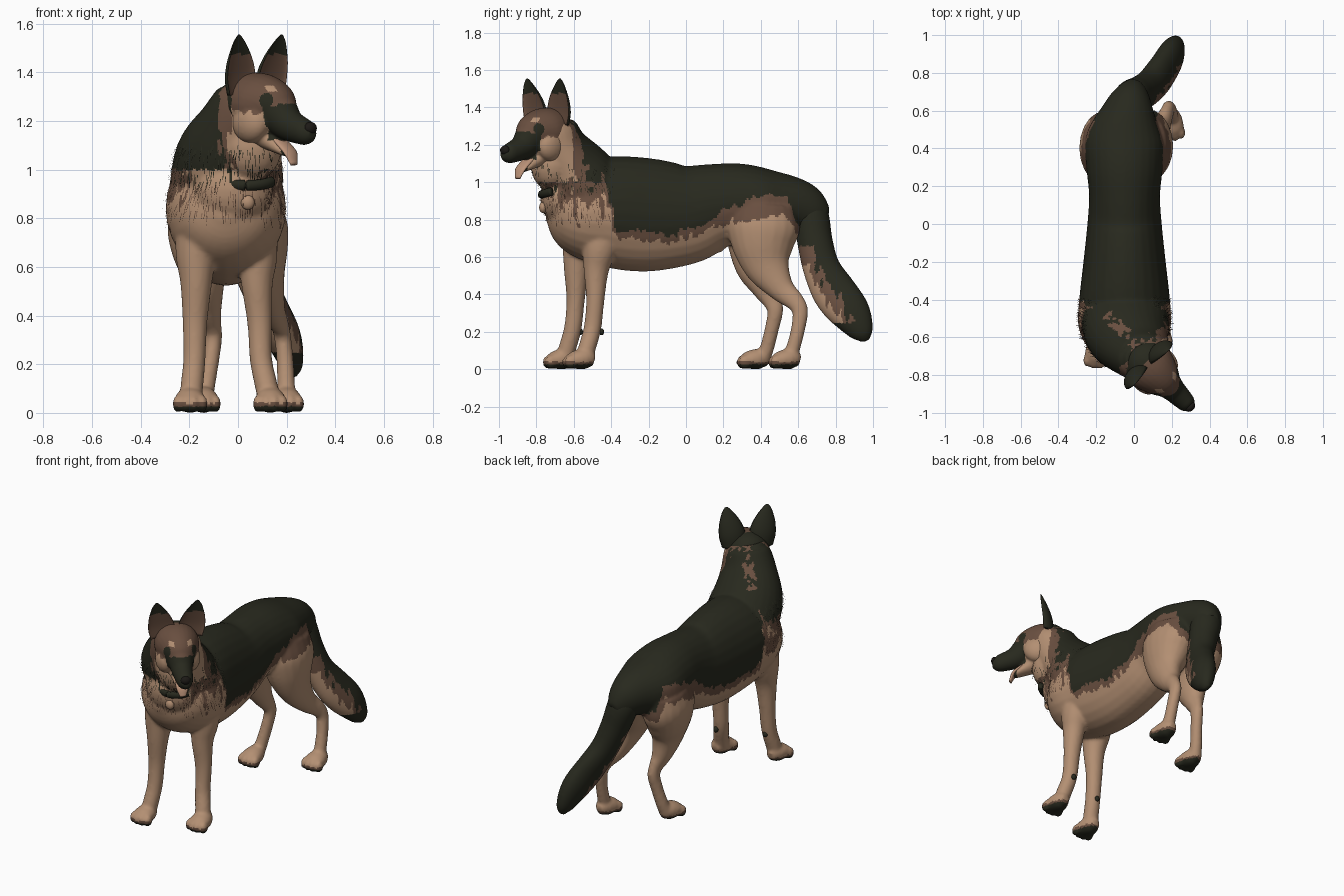
import bpy, bmesh, math, random
from mathutils import Vector, Matrix, noise

random.seed(4)
cube = bpy.data.objects.get("Cube")
if cube:
    bpy.data.objects.remove(cube)


def material(name, rgb):
    m = bpy.data.materials.new(name)
    m.use_nodes = True
    m.diffuse_color = (*rgb, 1)
    bsdf = m.node_tree.nodes["Principled BSDF"]
    bsdf.inputs["Base Color"].default_value = (*rgb, 1)
    bsdf.inputs["Roughness"].default_value = 0.9
    return m


FUR = [material("black_fur", (.021, .022, .013)),
       material("brown_fur", (.14, .077, .05)),
       material("tan_fur", (.45, .275, .17))]
TONGUE = material("tongue_pink", (.5, .29, .19))
EYE = material("eye_dark", (.012, .01, .008))
BLACK, BROWN, TAN = range(3)


def loft(bm, pts, sides=20, steps=5, cup=None):
    """Smooth tube through (x, y, z, half width, half depth) stations."""
    P = [Vector(p) for p in pts]
    P = [2 * P[0] - P[1]] + P + [2 * P[-1] - P[-2]]
    st = []
    for a, b, c, d in zip(P, P[1:], P[2:], P[3:]):
        for k in range(steps):
            t = k / steps
            st.append((2 * b + (c - a) * t + (2 * a - 5 * b + 4 * c - d) * t**2
                       + (3 * b - a - 3 * c + d) * t**3) / 2)
    st.append(P[-2])
    rings = []
    for i, s in enumerate(st):
        t = (st[min(i + 1, len(st) - 1)] - st[max(i - 1, 0)]).to_3d().normalized()
        u = (Vector((1, 0, 0)) - t * t.x).normalized()
        v = t.cross(u)
        ring = []
        for k in range(sides):
            a = math.tau * k / sides
            sv = math.sin(a)
            if cup is not None and sv < 0:
                sv *= -cup
            ring.append(bm.verts.new(s.to_3d() + u * (max(s[3], .003) * math.cos(a))
                                     + v * (max(s[4], .003) * sv)))
        rings.append(ring)
    faces = [bm.faces.new(rings[0]), bm.faces.new(rings[-1])]
    for r, q in zip(rings, rings[1:]):
        for k in range(sides):
            j = (k + 1) % sides
            faces.append(bm.faces.new((r[k], r[j], q[j], q[k])))
    bmesh.ops.recalc_face_normals(bm, faces=faces)


def ball(bm, centre, radii):
    bmesh.ops.create_uvsphere(bm, u_segments=20, v_segments=12, radius=1,
                              matrix=Matrix.Translation(centre) @ Matrix.Diagonal((*radii, 1)))


def finish(name, bm, rule=None, voxel=0, mats=FUR, matrix=None):
    """Turn a bmesh into an object, fuse its parts and colour it by a rule."""
    me = bpy.data.meshes.new(name)
    bm.to_mesh(me)
    bm.free()
    ob = bpy.data.objects.new(name, me)
    bpy.context.collection.objects.link(ob)
    if voxel:
        r = ob.modifiers.new("fuse", 'REMESH')
        r.mode, r.voxel_size = 'VOXEL', voxel
        s = ob.modifiers.new("soften", 'SMOOTH')
        s.factor, s.iterations = .5, 6
        dg = bpy.context.evaluated_depsgraph_get()
        me = bpy.data.meshes.new_from_object(ob.evaluated_get(dg))
        ob.modifiers.clear()
        ob.data = me
    me.materials.clear()
    for m in mats:
        me.materials.append(m)
    for f in me.polygons:
        f.use_smooth = True
        f.material_index = rule(f.center, f.normal) if rule else 0
    if matrix:
        ob.matrix_world = matrix
    return ob


def streak(p, size):
    return size * noise.noise(Vector((p.x * 38, p.y * 38, p.z * 9)))


# Body: torso, neck, legs and paws fused together
body = bmesh.new()
torso = [(-.74, .86, .06, .06), (-.67, .85, .18, .18), (-.55, .84, .243, .255),
         (-.4, .84, .24, .298), (-.2, .825, .218, .303), (0, .83, .197, .27),
         (.15, .87, .188, .23), (.3, .89, .202, .21), (.45, .885, .205, .18),
         (.6, .87, .14, .145), (.7, .83, .085, .1), (.75, .81, .04, .05)]
loft(body, [(-.05 + max(0, y - .5) * .22, y, *p) for y, *p in torso], sides=28)
loft(body, [(-.05, -.48, .91, .235, .2), (-.035, -.585, 1.05, .222, .19),
            (.015, -.67, 1.18, .178, .148), (.055, -.71, 1.29, .145, .125),
            (.065, -.715, 1.345, .11, .085)], sides=28)
ball(body, (-.05, .12, .645), (.03, .09, .03))
# throat ruff and forechest
ball(body, (.055, -.715, 1.09), (.125, .115, .14))
ball(body, (-.02, -.665, .92), (.165, .115, .15))


def paw(x, y):
    loft(body, [(x, y, .045, .025, .03), (x, y - .04, .055, .052, .054),
                (x, y - .1, .05, .064, .05), (x, y - .14, .038, .05, .035)])
    for k in (-1.5, -.5, .5, 1.5):
        ball(body, (x + k * .034, y - .145 + abs(k) * .012, .037), (.021, .034, .037))


def front_leg(x, y, splay):
    leg = [(-.4, .05, .86, .09, .13), (0, .02, .66, .085, .098), (0, 0, .53, .065, .068),
           (.2, -.005, .37, .051, .049), (.3, -.02, .22, .046, .047),
           (.7, -.05, .11, .047, .047), (.9, -.07, .04, .045, .045)]
    loft(body, [(x + splay * k, y + dy, z, a, b) for k, dy, z, a, b in leg])
    paw(x + splay, y - .01)


def hind_leg(hip, hock, toe, shift):
    leg = [(0, .42, .87, .11, .17), (.08, .415, .76, .135, .195), (.2, .415, .65, .12, .165),
           (.38, .44, .54, .083, .12), (.6, .51, .43, .056, .072), (.85, .58, .365, .038, .052),
           (.95, .61, .31, .035, .043), (1, .6, .22, .035, .038),
           (1, .575, .12, .037, .038), (1, .55, .05, .04, .04)]
    loft(body, [(hip + (hock - hip) * f + toe * max(0, .3 - z) * 4, y + shift * f, z, a, b)
                for f, y, z, a, b in leg])
    paw(hock + toe, .61 + shift * 1.2)


front_leg(.078, -.48, .055)
front_leg(-.172, -.585, -.025)
hind_leg(.06, .19, .01, 0)
hind_leg(-.16, -.097, -.045, -.14)

SADDLE = [(-.44, 1.03), (-.37, .75), (-.1, .72), (.1, .77), (.25, .87),
          (.4, .93), (.54, .94), (.6, .76), (.68, .55)]


def saddle_edge(y):
    if y <= SADDLE[0][0]:
        return SADDLE[0][1]
    for (a, za), (b, zb) in zip(SADDLE, SADDLE[1:]):
        if y <= b:
            return za + (zb - za) * (y - a) / (b - a)
    return SADDLE[-1][1]


def body_colour(p, n):
    if p.z < .065:
        return BLACK if p.z < .028 else BROWN if p.z < .04 else TAN
    fwd = (p.x - .09 - p.y - .76) * .707 + streak(p, .05)
    if p.z > 1.0 and p.y < -.45:
        # throat is tan, nape is black with a thin brown patch
        nape = abs((p.x - .09 + p.y + .76) * .707 - .03) + streak(p, .06)
        if p.z > 1.17 and fwd < -.1 and nape < .018:
            return BROWN
        return TAN if fwd > -.05 else BROWN if fwd > -.105 else BLACK
    h = p.z - saddle_edge(p.y) + streak(p, .035 if p.y > -.36 else .12)
    if p.y < -.4 and h < 0:
        # mottled brown patches on the shoulders
        patch = p.z + streak(p, .2) > .87 and abs(p.x + .05) > .16 + streak(p, .08)
        return BROWN if patch else TAN
    # the brown fringe widens over the top of the thighs
    fringe = .07 + .16 * max(0, n.z) if .15 < p.y < .66 else .045
    return BLACK if h > 0 else BROWN if h > -fringe else TAN


body_ob = finish("body", body, body_colour, voxel=.01)

# Loose fur over the chest and shoulders
fur = bmesh.new()
area = [f for f in body_ob.data.polygons
        if f.center.y < -.4 and .8 < f.center.z < 1.1]
for f in random.sample(area, min(550, len(area))):
    n = f.normal
    d = Vector((0, .15, -1))
    d = ((d - n * d.dot(n)).normalized() + n * .25).normalized()
    w = d.cross(n).normalized() * .002
    tip = f.center + d * random.uniform(.025, .06)
    fur.faces.new([fur.verts.new(c) for c in (f.center - w, f.center + w, tip)])
finish("chest_fur", fur, lambda p, n: BLACK if p.z > .93 else BROWN)

# Tail
tail = bmesh.new()
loft(tail, [(-.03, .62, .92, .08, .07), (-.015, .665, .83, .095, .095),
            (.03, .69, .68, .085, .095), (.08, .725, .54, .078, .1),
            (.14, .795, .41, .074, .118), (.192, .88, .3, .07, .108),
            (.222, .94, .2, .047, .067), (.227, .962, .15, .015, .02)], sides=24)


def tail_colour(p, n):
    under = -.85 * n.y - .45 * n.z + streak(p, .3)
    if p.z > .66 or p.z < .25 or under < .1:
        return BLACK
    return TAN if under > .4 and p.z < .56 else BROWN


finish("tail", tail, tail_colour, voxel=.01)

# Head, built facing forward and then turned to its left
TURN = Matrix.Translation((.09, -.76, 1.27)) @ Matrix.Rotation(math.radians(45), 4, 'Z')
head = bmesh.new()
loft(head, [(0, .14, -.01, .06, .07), (0, .08, 0, .12, .12), (0, 0, 0, .134, .127),
            (0, -.07, -.015, .11, .113), (0, -.12, -.05, .08, .087),
            (0, -.17, -.085, .064, .068), (0, -.23, -.107, .055, .058),
            (0, -.275, -.118, .046, .05), (0, -.308, -.118, .022, .026)], sides=28)
loft(head, [(0, -.03, -.12, .085, .065), (0, -.09, -.16, .055, .04),
            (0, -.15, -.195, .038, .02), (0, -.185, -.212, .02, .012)])
for s in (-1, 1):
    ball(head, (s * .075, -.02, -.075), (.06, .09, .085))
    ball(head, (s * .055, -.09, .05), (.03, .025, .016))


def head_colour(p, n):
    x = abs(p.x)
    # dark mask over the muzzle, reaching back to the eyes
    if p.y < -.105 + streak(p, .02) and -.15 < p.z < -.01 - .3 * max(0, .04 - x):
        return BLACK
    if p.y < -.155 and p.z < 0:
        return BLACK
    if p.y > .035:
        return BLACK if p.z > -.04 else BROWN
    if (Vector((x, p.y, p.z)) - Vector((.068, -.11, .012))).length < .034:
        return BLACK
    if p.y < -.07 and .05 < p.z < .075 and .04 < x < .07:
        return TAN
    return TAN if p.z < -.03 + streak(p, .03) else BROWN


finish("head", head, head_colour, voxel=.007, matrix=TURN)

# Ears: cupped shells, black behind and brown inside
for s, side in ((1, "left"), (-1, "right")):
    ear = bmesh.new()
    loft(ear, [(s * .085, .018, .04, .07, .055), (s * .092, .015, .11, .08, .055),
               (s * .106, .007, .18, .066, .043), (s * .119, 0, .245, .036, .022),
               (s * .123, -.003, .275, .015, .01), (s * .124, -.003, .285, .004, .004)],
         sides=24, cup=.3)
    finish(side + "_ear", ear, lambda p, n: BROWN if n.y < -.3 and p.z < .205 else BLACK,
           matrix=TURN)
    eye = bmesh.new()
    ball(eye, (s * .066, -.11, .018), (.017, .016, .014))
    finish(side + "_eye", eye, mats=[EYE], matrix=TURN)

nose = bmesh.new()
ball(nose, (0, -.294, -.1), (.03, .022, .026))
finish("nose", nose, mats=[EYE], matrix=TURN)

tongue = bmesh.new()
loft(tongue, [(0, -.1, -.14, .036, .014), (0, -.15, -.175, .038, .014),
              (0, -.18, -.205, .036, .013), (0, -.198, -.25, .018, .009)])
finish("tongue", tongue, mats=[TONGUE], matrix=TURN)

# Collar band showing through the throat fur, with a round tag
collar = bmesh.new()
band = []
for deg in range(-60, 61, 15):
    a = math.radians(deg)
    band.append((.035 + .12 * math.sin(a), -.667 - .105 * math.cos(a),
                 .965 - .03 * math.cos(a), .018, .022))
loft(collar, band)
finish("collar", collar)
tag = bmesh.new()
ball(tag, (.04, -.765, .865), (.028, .02, .03))
finish("collar_tag", tag, mats=[FUR[TAN]])

# Small pads behind the front wrists
for name, x, y in (("left", .1, -.452), ("right", -.18, -.565)):
    pad = bmesh.new()
    ball(pad, (x, y, .2), (.016, .014, .018))
    finish(name + "_wrist_pad", pad)
